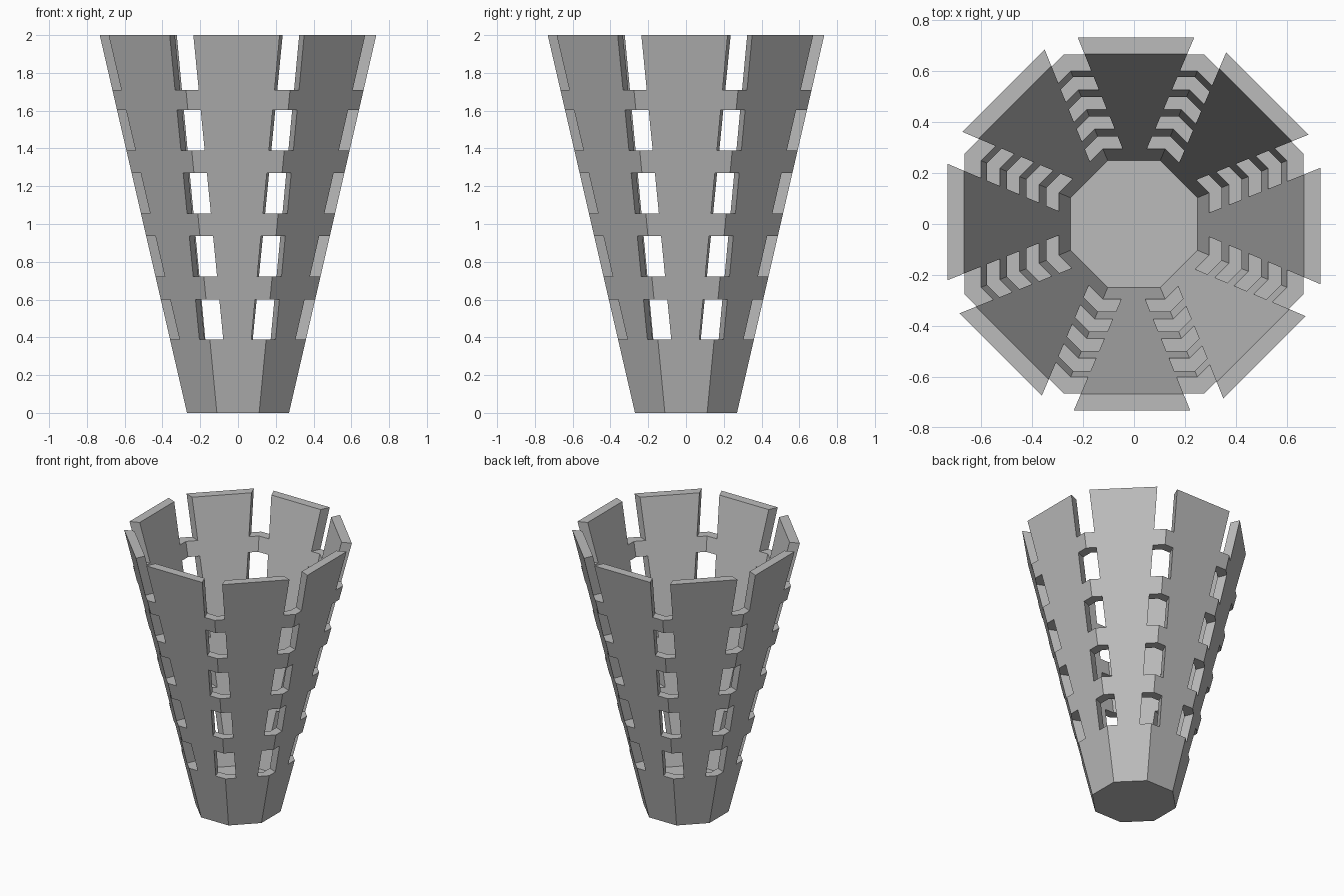
import bpy, bmesh
from math import radians, cos, sin
from mathutils import Matrix

cube = bpy.data.objects.get("Cube")
if cube:
    bpy.data.objects.remove(cube, do_unlink=True)

SIDES = 8
STEP = 360 / SIDES


def material(name, rgb):
    mat = bpy.data.materials.new(name)
    mat.use_nodes = True
    colour = (*rgb, 1)
    mat.diffuse_color = colour
    mat.node_tree.nodes["Principled BSDF"].inputs["Base Color"].default_value = colour
    return mat


def make_object(name, bm):
    bmesh.ops.recalc_face_normals(bm, faces=bm.faces)
    mesh = bpy.data.meshes.new(name)
    bm.to_mesh(mesh)
    bm.free()
    obj = bpy.data.objects.new(name, mesh)
    bpy.context.collection.objects.link(obj)
    return obj


# Tapered octagonal basket: profile of (flat-side distance, height)
profile = [(0.27, 0), (0.732, 2), (0.667, 2), (0.249, 0.19)]
bm = bmesh.new()
rings = []
for apothem, z in profile:
    radius = apothem / cos(radians(STEP / 2))
    angles = [radians(STEP * (i + 0.5)) for i in range(SIDES)]
    rings.append([bm.verts.new((radius * cos(a), radius * sin(a), z)) for a in angles])
for low, high in zip(rings, rings[1:]):
    for i in range(SIDES):
        j = (i + 1) % SIDES
        bm.faces.new((low[i], low[j], high[j], high[i]))
bm.faces.new(rings[0])
bm.faces.new(rings[-1])
basket = make_object("basket", bm)
basket.data.materials.append(material("grey", (0.5, 0.5, 0.5)))

# Slots through every corner, the highest row open at the rim
slots = [(0.388, 0.6), (0.722, 0.937), (1.056, 1.27), (1.39, 1.604), (1.709, 2.2)]
bm = bmesh.new()
for i in range(SIDES):
    turn = Matrix.Rotation(radians(STEP * (i + 0.5) - 0.55), 4, "Z")
    for low, high in slots:
        place = Matrix.Translation((0.6, 0, (low + high) / 2))
        size = Matrix.Diagonal((0.8, 0.138, high - low, 1))
        bmesh.ops.create_cube(bm, size=1, matrix=turn @ place @ size)
cutter = make_object("slot_cutter", bm)
cutter.hide_render = True

cut = basket.modifiers.new("slots", "BOOLEAN")
cut.operation = "DIFFERENCE"
cut.solver = "EXACT"
cut.object = cutter
bpy.context.view_layer.objects.active = basket
bpy.ops.object.modifier_apply(modifier=cut.name)
bpy.data.objects.remove(cutter, do_unlink=True)
